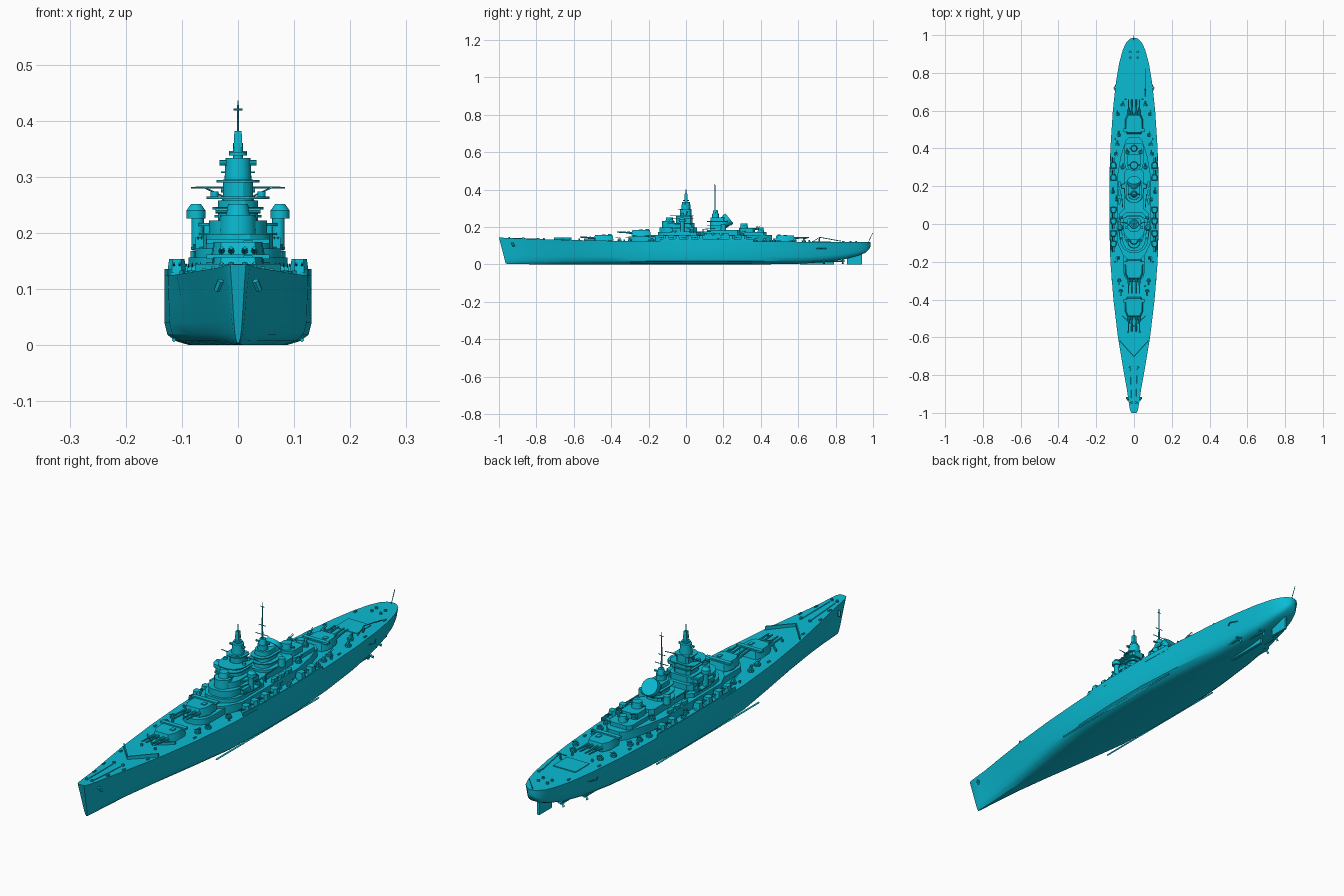
import bpy, bmesh, math
from mathutils import Vector

paint = bpy.data.materials.new("cyan_paint")
paint.diffuse_color = (0.003, 0.503, 0.658, 1)


def add(name, verts, faces):
    me = bpy.data.meshes.new(name)
    me.from_pydata(verts, [], faces)
    bm = bmesh.new()
    bm.from_mesh(me)
    bmesh.ops.recalc_face_normals(bm, faces=bm.faces)
    bm.to_mesh(me)
    bm.free()
    me.materials.append(paint)
    ob = bpy.data.objects.new(name, me)
    bpy.context.collection.objects.link(ob)
    return ob


def loft(name, rings):
    n = len(rings[0])
    faces = [(r * n + i, r * n + (i + 1) % n, (r + 1) * n + (i + 1) % n, (r + 1) * n + i)
             for r in range(len(rings) - 1) for i in range(n)]
    faces += [tuple(range(n)), tuple(range((len(rings) - 1) * n, len(rings) * n))]
    return add(name, [p for r in rings for p in r], faces)


def prism(name, pts, z0, z1, s=1.0):
    cx, cy = (sum(p[k] for p in pts) / len(pts) for k in (0, 1))
    return loft(name, [[(x, y, z0) for x, y in pts],
                       [(cx + (x - cx) * s, cy + (y - cy) * s, z1) for x, y in pts]])


def sym(half):  # mirror a half outline across x = 0
    return half + [(-x, y) for x, y in reversed(half)]


def box(name, x, y, z0, z1, w, l, s=1.0):  # w, l are half sizes
    return prism(name, [(x - w, y - l), (x + w, y - l), (x + w, y + l), (x - w, y + l)], z0, z1, s)


def house(name, y0, y1, w, z0, z1, s=1.0):  # deckhouse with rounded front
    r = min(w, (y1 - y0) * 0.5)
    arc = [(w * math.sin(a), y0 + r - r * math.cos(a)) for a in (0.35, 0.75, 1.15, math.pi / 2)]
    return prism(name, sym(arc + [(w, y1 - r * 0.3), (w * 0.7, y1)]), z0, z1, s)


def tube(name, a, b, r0, r1=None, n=8):
    a, b = Vector(a), Vector(b)
    q = (b - a).to_track_quat('Z', 'Y')
    ring = lambda c, r: [c + q @ Vector((r * math.cos(t), r * math.sin(t), 0))
                         for t in (2 * math.pi * i / n for i in range(n))]
    return loft(name, [ring(a, r0), ring(b, r0 if r1 is None else r1)])


def disc(name, x, y, z0, z1, r, s=1.0, n=14):
    return tube(name, (x, y, z0), (x, y, z1), r, r * s, n)


# Hull stations: y, half beam, deck height, keel height, fullness
stations = [(-1, .014, .144, .004, 0), (-.985, .021, .143, .003, 0), (-.95, .027, .141, .002, .02),
            (-.88, .037, .138, .001, .08), (-.75, .06, .134, 0, .2), (-.6, .085, .130, 0, .4),
            (-.4, .109, .126, 0, .7), (-.2, .125, .124, 0, .95), (0, .131, .124, 0, 1),
            (.2, .131, .124, 0, 1), (.4, .125, .123, 0, .9), (.6, .112, .121, .003, .75),
            (.74, .097, .120, .012, .65), (.85, .079, .119, .028, .6), (.92, .06, .119, .047, .6),
            (.96, .042, .119, .062, .6), (.98, .022, .119, .082, .6), (.986, .008, .119, .095, .6)]
rings = []
for y, w, d, k, f in stations:
    rake = .036 * max(0, (-y - .75) / .25)
    half = []
    for fz, v, u in ((1, 1, 1), (.7, .78, 1), (.32, .55, 1), (.15, .42, .96), (.06, .3, .85), (0, .12, .66)):
        half.append((w * (v + (u - v) * f), y + rake * (1 - fz), k + (d - k) * fz))
    rings.append(half + [(-a, b, c) for a, b, c in reversed(half)])
loft("hull", rings)


def deck(y):
    for a, b in zip(stations, stations[1:]):
        if a[0] <= y <= b[0]:
            return a[2] + (b[2] - a[2]) * (y - a[0]) / (b[0] - a[0])
    return .12


# Underwater gear
box("rudder", 0, .9, 0, .06, .005, .04)
box("skeg", 0, .70, 0, .03, .006, .09)
for s in (-1, 1):
    tube("bilge_keel", (s * .114, -.3, .009), (s * .114, .35, .009), .004, n=4)
    for x, y in ((.035, .83), (.07, .73)):
        tube("shaft", (s * x, y - .2, .018), (s * x, y, .018), .004)
        tube("shaft_bracket", (s * x, y - .02, .018), (s * x * .8, y - .02, .045), .003, n=4)
        tube("propeller_hub", (s * x, y, .018), (s * x, y + .02, .018), .006, .002)
        for i in range(3):
            a = i * 2.094
            tube("propeller_blade", (s * x, y + .008, .018),
                 (s * x + .016 * math.cos(a), y + .008, .018 + .016 * math.sin(a)), .003, .006, 4)
    tube("side_guard", (s * .09, .69, .085), (s * .106, .72, .085), .002, n=4)
    tube("side_guard", (s * .106, .72, .085), (s * .088, .75, .085), .002, n=4)
    prism("side_bulwark", [(s * .123, -.14), (s * .131, -.02), (s * .131, .24), (s * .126, .36),
                           (s * .122, .36), (s * .127, .24), (s * .127, -.02), (s * .119, -.14)], .115, .136)


# Quadruple main turrets
def turret(y, z, d):
    disc("barbette", 0, y, .11, z + .004, .046, n=24)
    half = [(.034, d * .053), (.047, d * .025), (.049, -d * .03), (.038, -d * .053)]
    prism("turret_house", [(x, y + v) for x, v in sym(half)], z + .003, z + .033, .88)
    box("rangefinder_hood", 0, y - d * .033, z + .03, z + .038, .056, .009)
    box("roof_hatch", .018, y, z + .032, z + .036, .008, .01)
    for x in (-.029, -.012, .012, .029):
        tube("main_gun_sleeve", (x, y + d * .045, z + .017), (x, y + d * .075, z + .019), .0062, .005)
        tube("main_gun", (x, y + d * .07, z + .019), (x, y + d * .128, z + .022), .0042, .003)


turret(-.44, .124, -1)
turret(-.24, .151, -1)
turret(.53, .122, 1)
house("second_turret_base", -.31, -.14, .056, .12, .148)


# Secondary twin turrets and light guns
def twin(x, y, d, z=.124):
    s = 1 if x > 0 else -1
    disc("secondary_base", x, y, z - .01, z + .008, .017)
    prism("secondary_house", [(x + a, y + b * d) for a, b in
          ((-.015, -.016), (.015, -.016), (.017, .004), (.009, .018), (-.009, .018), (-.017, .004))],
          z + .006, z + .03, .8)
    for o in (-.005, .005):
        tube("secondary_gun", (x + o, y + d * .012, z + .018), (x + o, y + d * .042, z + .022), .002, n=6)


def light_gun(x, y, z, d):
    disc("gun_tub", x, y, z - .003, z + .008, .0115, 1.05, 10)
    box("light_mount", x, y, z + .006, z + .017, .006, .006, .7)
    for o in (-.003, .003):
        tube("light_gun", (x + o, y, z + .014), (x + o, y + d * .022, z + .021), .0011, n=5)


for s in (-1, 1):
    for y, d in ((-.105, -1), (-.05, -1), (.015, -1), (.075, -1), (.245, 1), (.31, 1)):
        twin(s * .109, y, d)
    for x, y, d in ((.085, -.18, -1), (.078, -.30, -1), (.07, -.355, -1), (.09, .13, 1), (.112, .17, 1),
                    (.095, .37, 1), (.088, .42, 1), (.08, .47, 1), (.085, .58, 1), (.06, .63, 1)):
        light_gun(s * x, y, deck(y), d)
    for x, y, z, d in ((.068, -.06, .172, -1), (.07, .03, .172, -1), (.06, .30, .158, 1), (.035, .38, .186, 1)):
        light_gun(s * x, y, z, d)

# Midship superstructure
prism("lower_deckhouse", sym([(.03, -.19), (.06, -.16), (.088, -.10), (.088, .26), (.07, .36), (.045, .44),
                              (.025, .46)]), .12, .156)
house("bridge_level_1", -.155, .08, .076, .15, .172)
house("bridge_level_2", -.145, .06, .062, .17, .198)
disc("conning_tower", 0, -.095, .19, .232, .034, .95, 16)
house("bridge_level_3", -.115, .045, .052, .197, .222)
house("bridge_wing_deck", -.075, .035, .073, .212, .218)
house("tower_trunk", -.055, .035, .036, .218, .258)
disc("forward_director", 0, -.088, .23, .252, .022, .8)
tube("forward_rangefinder", (-.04, -.088, .24), (.04, -.088, .24), .005)
for z, w in ((.171, .084), (.196, .07), (.242, .045), (.261, .056)):
    house("bridge_gallery", -.055 - w * .6, .04, w, z, z + .004)
house("upper_tower", -.035, .03, .027, .258, .295)
house("lookout_platform", -.045, .03, .038, .29, .294)
disc("main_director", 0, 0, .294, .334, .024, .92, 16)
tube("main_rangefinder", (-.033, -.004, .325), (.033, -.004, .325), .005)
disc("top_platform", 0, 0, .338, .344, .016)
disc("top_director_stem", 0, 0, .33, .36, .009)
box("radar_set", 0, 0, .352, .382, .008, .008, .8)
disc("tower_pole", 0, 0, .375, .408, .0025, .5, 6)
for s in (-1, 1):
    tube("signal_yard", (0, 0, .281), (s * .084, .012, .281), .0025, .0015, 6)
    tube("yard_brace", (s * .02, 0, .262), (s * .06, .008, .281), .0015, n=5)
    disc("side_director_post", s * .072, -.02, .17, .228, .011)
    disc("side_director", s * .075, -.02, .226, .24, .017)
    disc("side_director_dome", s * .075, -.02, .24, .252, .017, .5)
    box("bridge_wing_cabin", s * .064, -.05, .172, .192, .012, .022)
    box("side_cabin", s * .058, .01, .198, .212, .014, .02)
    disc("searchlight", s * .042, -.02, .264, .274, .007)

# Funnel with tower mast
box("midship_house", 0, .1, .15, .176, .05, .05)
house("funnel_base", .11, .29, .052, .15, .185)
house("funnel_tower", .125, .215, .034, .18, .25, .9)
disc("aft_director_base", 0, .158, .245, .27, .02)
disc("aft_director", 0, .158, .268, .292, .016, .7)
tube("aft_rangefinder", (-.03, .158, .276), (.03, .158, .276), .004)
tube("funnel_pipe", (0, .165, .195), (0, .228, .243), .032, .032, 18)
tube("funnel_cap", (0, .218, .235), (0, .232, .246), .036, .034, 18)
disc("mast", 0, .155, .28, .436, .004, .3, 8)
for z, w in ((.345, .016), (.308, .03), (.42, .008)):
    tube("mast_yard", (-w, .155, z), (w, .155, z), .0015, n=5)
for z, w in ((.205, .05), (.228, .042)):
    house("funnel_gallery", .11, .23, w, z, z + .004)
for s in (-1, 1):
    disc("aft_side_director", s * .055, .2, .18, .212, .015, .85)
    for y in (.12, .165, .21):
        prism("ship_boat", [(s * .078 + a, y + b) for a, b in
              ((0, -.02), (.007, -.01), (.007, .012), (.004, .018), (-.004, .018), (-.007, .012), (-.007, -.01))],
              .156, .168)
    tube("boat_crane", (s * .06, .09, .156), (s * .06, .09, .19), .003, n=6)
    tube("boat_crane_jib", (s * .06, .09, .188), (s * .066, .155, .192), .002, n=6)

# Aft superstructure
house("aft_house_1", .27, .43, .05, .15, .172)
house("aft_house_2", .28, .37, .036, .17, .195)
disc("aft_fire_director", 0, .31, .19, .218, .022, .85)
tube("aft_fire_rangefinder", (-.034, .31, .206), (.034, .31, .206), .004)
disc("aft_small_director", 0, .4, .17, .196, .018, .8)
tube("aft_small_rangefinder", (-.025, .4, .185), (.025, .4, .185), .0035)

# Breakwaters, deck fittings, stern crane and flagstaffs
for s in (-1, 1):
    for x, y, yt, h in ((.077, -.62, -.705, .012), (.062, -.49, -.545, .009)):
        prism("breakwater", [(0, yt), (s * x, y), (s * x, y + .007), (0, yt + .007)],
              deck(yt) - .004, deck(yt) + h)
    for x, y in ((.012, -.945), (.02, -.76), (.02, .91), (.02, .88)):
        disc("capstan", s * x, y, deck(y) - .002, deck(y) + .007, .006, .8, 10)
    for x, y in ((.045, -.79), (.06, -.66), (.088, -.4), (.1, .5), (.09, .68), (.065, .84), (.03, -.87)):
        box("bollard", s * x, y, deck(y) - .003, deck(y) + .005, .003, .007)
    for x, y in ((.03, -.57), (.06, -.33), (.045, .66), (.1, -.2), (.1, .45)):
        disc("vent", s * x, y, deck(y) - .003, deck(y) + .009, .005, .8, 8)
    tube("anchor_chain", (s * .012, -.93, deck(-.93)), (s * .018, -.77, deck(-.77)), .0022, n=5)
    tube("anchor", (s * .031, -.93, .115), (s * .038, -.92, .098), .006, n=6)
box("stern_hatch", 0, .73, .115, .123, .05, .045)
tube("crane_post", (.06, .71, .115), (.06, .715, .146), .004, n=6)
tube("crane_jib", (.06, .715, .145), (.06, .83, .124), .0022, n=5)
tube("crane_stay", (.06, .715, .145), (.06, .675, .12), .0016, n=5)
tube("stern_flagstaff", (0, .975, .118), (0, .998, .168), .0016, n=5)

# Crisp edges with smooth rounded surfaces
bpy.ops.object.select_all(action='SELECT')
bpy.context.view_layer.objects.active = bpy.data.objects["hull"]
bpy.ops.object.shade_smooth_by_angle(angle=math.radians(30))
